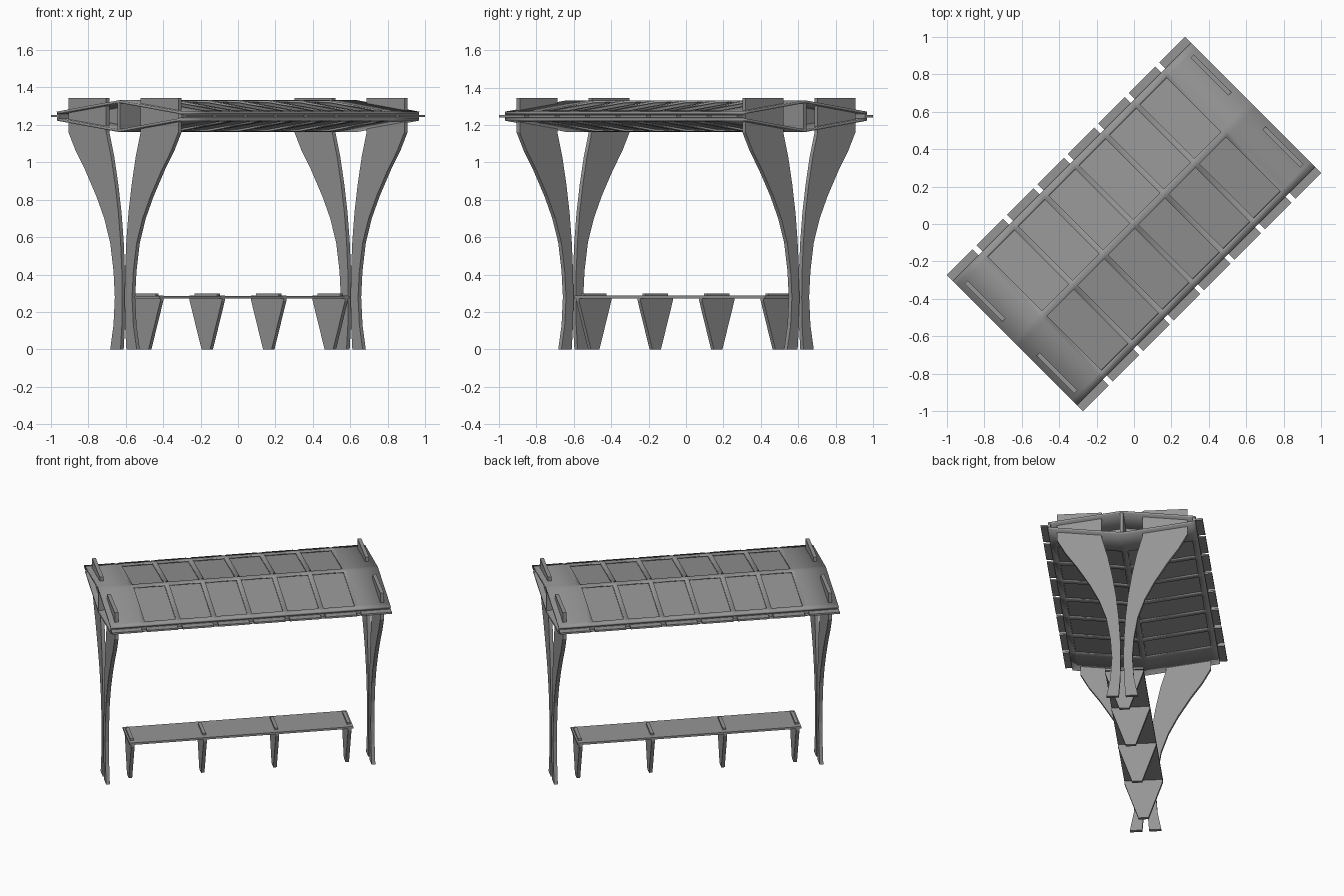
import bpy
import bmesh
from mathutils import Matrix

cube = bpy.data.objects.get("Cube")
if cube:
    bpy.data.objects.remove(cube, do_unlink=True)

# One grey finish
grey = bpy.data.materials.new("grey_metal")
grey.use_nodes = True
COLOR = (0.3, 0.3, 0.3, 1)
grey.diffuse_color = COLOR
grey.node_tree.nodes["Principled BSDF"].inputs["Base Color"].default_value = COLOR

# Parts are laid out with length on x, then turned onto the diagonal
TURN = Matrix.Rotation(0.785398, 4, "Z")
HALF_LEN, HALF_WID = 0.9, 0.47
MID_Z, RIDGE, EAVE = 1.247, 0.085, 0.024
BAY = 0.23
BAYS = [BAY * i for i in range(-3, 4)]
RIB = 0.015


def finish(name, bm, thickness=0):
    bmesh.ops.transform(bm, matrix=TURN, verts=bm.verts)
    mesh = bpy.data.meshes.new(name)
    bm.to_mesh(mesh)
    bm.free()
    mesh.materials.append(grey)
    obj = bpy.data.objects.new(name, mesh)
    bpy.context.collection.objects.link(obj)
    if thickness:
        solid = obj.modifiers.new("thickness", "SOLIDIFY")
        solid.thickness = thickness
        solid.offset = -1
    return obj


def plate(name, profile, x, width):
    """Extrude a (y, z) outline along x, centred on x."""
    bm = bmesh.new()
    face = bm.faces.new([bm.verts.new((x - width / 2, y, z)) for y, z in profile])
    new = bmesh.ops.extrude_face_region(bm, geom=[face])["geom"]
    moved = [v for v in new if isinstance(v, bmesh.types.BMVert)]
    bmesh.ops.translate(bm, vec=(width, 0, 0), verts=moved)
    bmesh.ops.recalc_face_normals(bm, faces=bm.faces)
    return finish(name, bm)


def rect(y, z, half_y, half_z):
    return [(y - half_y, z - half_z), (y + half_y, z - half_z),
            (y + half_y, z + half_z), (y - half_y, z + half_z)]


def skin_z(y, side):
    return MID_Z + side * (RIDGE + (EAVE - RIDGE) * abs(y) / HALF_WID)


def is_bay(x, y):
    return abs(x) < BAY * 3 and min(abs(x - b) for b in BAYS) > RIB and 0.02 < abs(y) < 0.43


def roof_grid(name, side, want_bays, drop, thickness):
    """Sloped sheet with window openings, or the panels that fill them."""
    xs = sorted([-HALF_LEN, HALF_LEN] + [b + s * RIB for b in BAYS for s in (-1, 1)])
    ys = [-HALF_WID, -0.43, -0.02, 0, 0.02, 0.43, HALF_WID]
    bm = bmesh.new()
    grid = [[bm.verts.new((x, y, skin_z(y, side) - side * drop)) for y in ys] for x in xs]
    for i in range(len(xs) - 1):
        for j in range(len(ys) - 1):
            if is_bay((xs[i] + xs[i + 1]) / 2, (ys[j] + ys[j + 1]) / 2) == want_bays:
                ring = [grid[i][j], grid[i + 1][j], grid[i + 1][j + 1], grid[i][j + 1]]
                bm.faces.new(ring if side > 0 else ring[::-1])
    loose = [v for v in bm.verts if not v.link_faces]
    bmesh.ops.delete(bm, geom=loose, context="VERTS")
    return finish(name, bm, thickness)


# Roof skins and their recessed panels
for side, label in ((1, "upper"), (-1, "lower")):
    skin = roof_grid(f"{label}_roof_skin", side, False, 0, 0.014)
    bpy.ops.object.select_all(action="DESELECT")
    skin.select_set(True)
    bpy.context.view_layer.objects.active = skin
    bpy.ops.object.shade_smooth_by_angle()
    roof_grid(f"{label}_roof_panels", side, True, 0.012, 0.006)

# Rafters, ridge board and eave boards inside the roof
inner = RIDGE - 0.008
low = EAVE - 0.008
lens = [(-0.46, -low), (0, -inner), (0.46, -low), (0.46, low), (0, inner), (-0.46, low)]
for i, x in enumerate(BAYS):
    plate(f"rafter_{i + 1}", [(y, MID_Z + z) for y, z in lens], x, 0.02)
plate("ridge_board", rect(0, MID_Z, 0.01, inner), 0, HALF_LEN * 2)
for s, label in ((1, "back"), (-1, "front")):
    plate(f"{label}_eave_board", rect(s * 0.46, MID_Z, 0.008, low), 0, HALF_LEN * 2)

    # Thin edge strips, split at every rafter
    ends = [-HALF_LEN - RIB] + BAYS + [HALF_LEN + RIB]
    for i, (a, b) in enumerate(zip(ends, ends[1:])):
        plate(f"{label}_edge_strip_{i + 1}", rect(s * 0.49, MID_Z, 0.025, 0.006),
              (a + b) / 2, b - a - 2 * RIB)

# Flared legs: pairs at both ends, passing up through the roof
outer_curve = [(0.10, 0), (0.075, 0.13), (0.065, 0.28), (0.075, 0.42), (0.1, 0.57),
               (0.145, 0.7), (0.205, 0.82), (0.29, 0.96), (0.36, 1.06), (0.415, 1.16)]
inner_curve = [(0.13, 1.16), (0.093, 1.03), (0.062, 0.88), (0.038, 0.73), (0.022, 0.58),
               (0.012, 0.42), (0.009, 0.28), (0.012, 0.13), (0.022, 0)]
leg = outer_curve + [(0.415, 1.345), (0.13, 1.345)] + inner_curve
for end, x in (("left", 0.854), ("right", -0.854)):
    for s, label in ((1, "back"), (-1, "front")):
        plate(f"{label}_{end}_leg", [(s * y, z) for y, z in leg], x, 0.024)

# Bench seat on four tapered supports
plate("bench_seat", rect(0, 0.28, 0.122, 0.007), 0, 1.44)
half = [(0.032, 0), (0.122, 0.26), (0.122, 0.288), (0.085, 0.288), (0.085, 0.3)]
support = half + [(-y, z) for y, z in reversed(half)]
for i in range(4):
    plate(f"bench_support_{i + 1}", support, (i - 1.5) * 0.465, 0.022)
